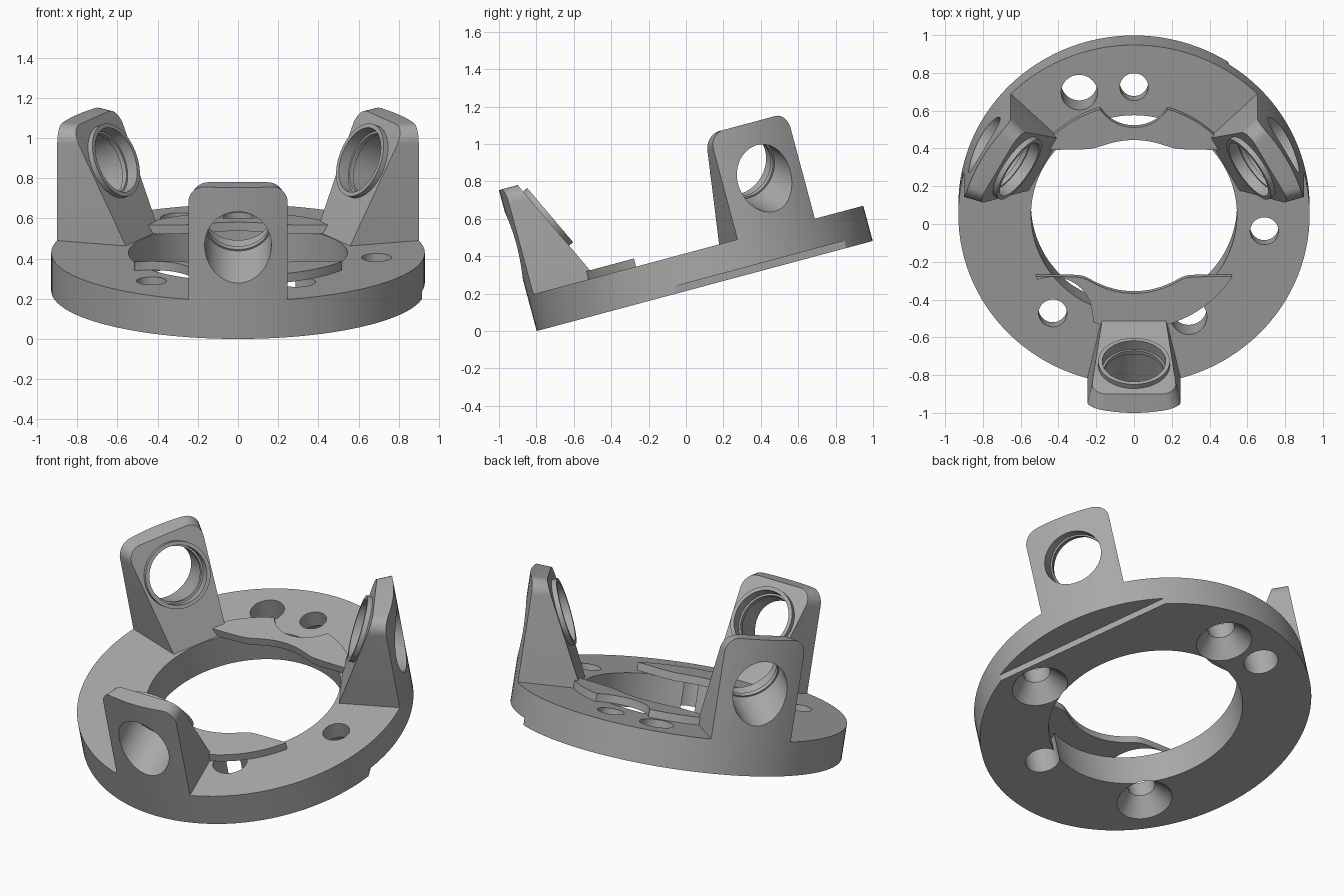
import bpy, bmesh, math
from mathutils import Matrix, Vector

if bpy.data.objects.get("Cube"):
    bpy.data.objects.remove(bpy.data.objects["Cube"], do_unlink=True)

R, HOLE, T = 0.93, 0.545, 0.195          # ring radius, opening, thickness
TILT = Matrix.Translation((0, 0.1, 0.241)) @ Matrix.Rotation(math.radians(15), 4, 'X')

grey = bpy.data.materials.new("machined_grey")
grey.use_nodes = True
grey.diffuse_color = (0.4, 0.4, 0.4, 1)
grey.node_tree.nodes["Principled BSDF"].inputs["Base Color"].default_value = (0.4, 0.4, 0.4, 1)


def to_object(name, bm):
    bmesh.ops.recalc_face_normals(bm, faces=bm.faces)
    me = bpy.data.meshes.new(name)
    bm.to_mesh(me)
    bm.free()
    me.materials.append(grey)
    ob = bpy.data.objects.new(name, me)
    bpy.context.collection.objects.link(ob)
    return ob


def cone(start, end, r1, r2=None, seg=64):
    """Solid cylinder or cone running from start to end."""
    a, b = Vector(start), Vector(end)
    d = b - a
    turn = Matrix() if d.x == d.y == 0 else d.to_track_quat('Z', 'Y').to_matrix().to_4x4()
    bm = bmesh.new()
    bmesh.ops.create_cone(bm, cap_ends=True, segments=seg, radius1=r1,
                          radius2=r1 if r2 is None else r2, depth=d.length,
                          matrix=Matrix.Translation((a + b) / 2) @ turn)
    return to_object("cutter", bm)


def combine(ob, other, op='DIFFERENCE'):
    mod = ob.modifiers.new("bool", 'BOOLEAN')
    mod.operation, mod.solver, mod.object = op, 'EXACT', other
    bpy.context.view_layer.objects.active = ob
    bpy.ops.object.modifier_apply(modifier=mod.name)
    bpy.data.objects.remove(other, do_unlink=True)


def finish(ob, matrix=Matrix()):
    ob.data.transform(TILT @ matrix)
    bpy.ops.object.select_all(action='DESELECT')
    ob.select_set(True)
    bpy.context.view_layer.objects.active = ob
    bpy.ops.object.shade_smooth_by_angle(angle=math.radians(25))


# Base ring with its central opening
ring = cone((0, 0, 0), (0, 0, T), R, seg=120)
ring.name = "base_ring"
combine(ring, cone((0, 0, -1), (0, 0, 1), HOLE, seg=120))

# Shallow recess along one side of the underside
bm = bmesh.new()
bmesh.ops.create_cube(bm, size=1, matrix=Matrix.Rotation(math.radians(24), 4, 'Z')
                      @ Matrix.Translation((0.774 + 0.5, 0, -0.46)) @ Matrix.Diagonal((1, 2, 1, 1)))
combine(ring, to_object("cutter", bm))

# Countersunk screw holes and plain holes
SCREWS = [(0, 0.70), (-0.43, -0.54), (0.69, -0.09)]
for x, y in SCREWS:
    combine(ring, cone((x, y, -1), (x, y, 1), 0.075))
    combine(ring, cone((x, y, -0.01), (x, y, 0.1), 0.163, 0.075))
for x, y in [(-0.29, 0.67), (0.29, -0.56)]:
    combine(ring, cone((x, y, -1), (x, y, 1), 0.096))
finish(ring)


# Thin ledges overhanging the opening, with a bite around a screw hole
def ledge(name, side, chord, bite):
    bx, by, br = bite[0], abs(bite[1]), 0.21
    end = math.sqrt(0.616 ** 2 - chord ** 2) - 0.002
    bm = bmesh.new()
    n, prev, faces = 160, None, []
    for i in range(n + 1):
        x = -end + 2 * end * i / n
        arc = math.sqrt(max(0.421 ** 2 - x * x, 0))
        inner = (chord + arc + math.sqrt((chord - arc) ** 2 + 0.0006)) / 2 - 0.003
        outer = math.sqrt(0.616 ** 2 - x * x)
        if abs(x - bx) < br:
            outer = min(outer, by - math.sqrt(br ** 2 - (x - bx) ** 2))
        outer = max(outer, inner + 0.003)
        pair = [bm.verts.new((x, side * v, T - 0.001)) for v in (inner, outer)]
        if prev:
            faces.append(bm.faces.new((prev[0], pair[0], pair[1], prev[1])))
        prev = pair
    new = bmesh.ops.extrude_face_region(bm, geom=faces)["geom"]
    bmesh.ops.translate(bm, vec=(0, 0, 0.046),
                        verts=[g for g in new if isinstance(g, bmesh.types.BMVert)])
    finish(to_object(name, bm))


ledge("front_ledge", -1, 0.33, SCREWS[1])
ledge("rear_ledge", 1, 0.37, SCREWS[0])


# Upright lug: tapered rounded block, sloped inner face, raised bored collar
AXIS = Vector((0, 0.904, 0.427))
MOUTH = Vector((0, -0.70, 0.58))


def lug(name, angle):
    top, rad, base = 0.78, 0.085, T - 0.003
    bm = bmesh.new()
    rings = []
    for y in (-1.0, -0.45):
        half = 0.165 + 0.237 * (-0.55 - y)
        pts = [(-half, base), (half, base)]
        for s in (1, -1):
            for k in range(9):
                a = math.pi / 2 * (k / 8 if s > 0 else 1 - k / 8)
                pts.append((s * (half - rad + rad * math.cos(a)), top - rad + rad * math.sin(a)))
        rings.append([bm.verts.new((x, y, z)) for x, z in pts])
    a, b = rings
    n = len(a)
    for i in range(n):
        bm.faces.new((a[i], a[(i + 1) % n], b[(i + 1) % n], b[i]))
    bm.faces.new(a)
    bm.faces.new(b)
    cut = bmesh.ops.bisect_plane(bm, geom=bm.verts[:] + bm.edges[:] + bm.faces[:],
                                 plane_co=(0, -0.826, top), plane_no=AXIS, clear_outer=True)
    rim = [e for e in cut["geom_cut"] if isinstance(e, bmesh.types.BMEdge)]
    bmesh.ops.holes_fill(bm, edges=rim)
    ob = to_object(name, bm)
    combine(ob, cone((0, 0, -1), (0, 0, 2), R, seg=120), 'INTERSECT')
    combine(ob, cone(MOUTH - AXIS * 0.06, MOUTH, 0.19), 'UNION')
    # Bore with a small inner lip
    combine(ob, cone(MOUTH - AXIS, MOUTH + AXIS, 0.157))
    combine(ob, cone(MOUTH - AXIS * 0.06, MOUTH + AXIS, 0.168))
    combine(ob, cone(MOUTH - AXIS, MOUTH - AXIS * 0.085, 0.166))
    finish(ob, Matrix.Rotation(math.radians(angle), 4, 'Z'))


for name, angle in (("front_lug", 0), ("left_lug", 120), ("right_lug", 240)):
    lug(name, angle)
